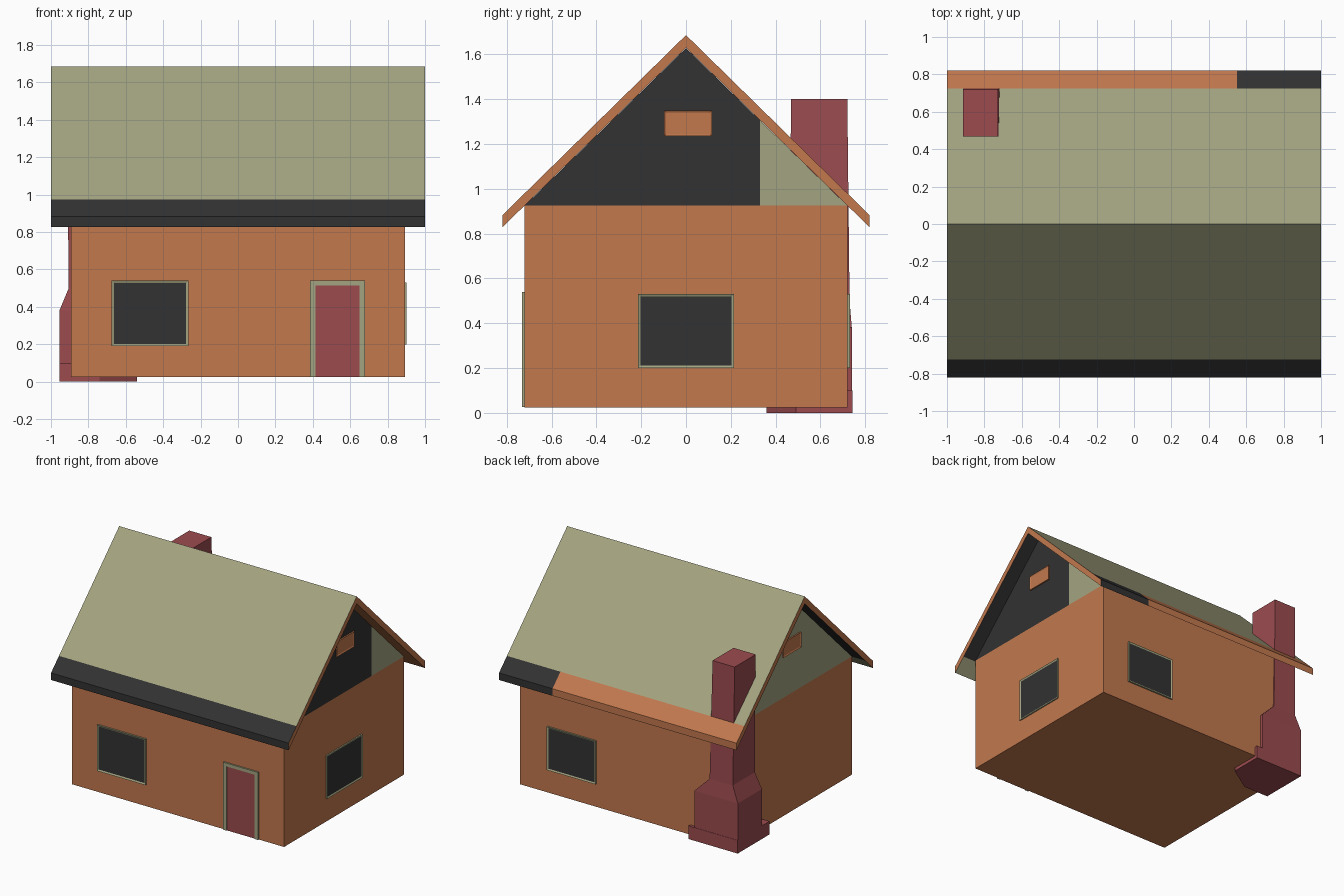
import bpy, bmesh
from mathutils import Vector

if "Cube" in bpy.data.objects:
    bpy.data.objects.remove(bpy.data.objects["Cube"])


def mat(name, rgb):
    m = bpy.data.materials.new(name)
    lin = [c / 12.92 if c <= 0.04045 else ((c + 0.055) / 1.055) ** 2.4 for c in rgb]
    m.diffuse_color = (*lin, 1)
    m.use_nodes = True
    m.node_tree.nodes["Principled BSDF"].inputs["Base Color"].default_value = m.diffuse_color
    return m


MATS = [mat("orange wall", (0.76, 0.47, 0.305)), mat("olive", (0.64, 0.64, 0.505)),
        mat("charcoal", (0.195, 0.195, 0.195)), mat("brick red", (0.61, 0.295, 0.31))]
ORANGE, OLIVE, DARK, RED = range(4)


def finish(bm, name, rule):
    """Write the mesh, colouring each face by rule(centre, normal, index)."""
    bmesh.ops.recalc_face_normals(bm, faces=bm.faces[:])
    bm.normal_update()
    for f in bm.faces:
        f.material_index = rule(f) if callable(rule) else rule
    me = bpy.data.meshes.new(name)
    bm.to_mesh(me)
    bm.free()
    for m in MATS:
        me.materials.append(m)
    ob = bpy.data.objects.new(name, me)
    bpy.context.collection.objects.link(ob)
    return ob


def extrude_x(profile, x0, x1):
    bm = bmesh.new()
    f = bm.faces.new([bm.verts.new((x0, y, z)) for y, z in profile])
    ext = bmesh.ops.extrude_face_region(bm, geom=[f])
    for v in ext["geom"]:
        if isinstance(v, bmesh.types.BMVert):
            v.co.x = x1
    return bm


def cut(bm, co, no):
    bmesh.ops.bisect_plane(bm, geom=bm.verts[:] + bm.edges[:] + bm.faces[:],
                           plane_co=co, plane_no=no)


def box_mesh(lo, hi):
    bm = bmesh.new()
    bmesh.ops.create_cube(bm, size=1)
    lo, hi = Vector(lo), Vector(hi)
    for v in bm.verts:
        v.co = Vector([(lo[i] + hi[i]) / 2 + v.co[i] * (hi[i] - lo[i]) for i in range(3)])
    return bm


def window(name, lo, hi, out, rim, frame_col, pane_col):
    """Thin plate with an inset pane on its outward face."""
    bm = box_mesh(lo, hi)
    bm.normal_update()
    pane = max(bm.faces, key=lambda f: f.normal.dot(Vector(out)))
    bmesh.ops.inset_region(bm, faces=[pane], thickness=rim, depth=0)
    bmesh.ops.translate(bm, verts=pane.verts[:], vec=Vector(out) * -0.005)
    for f in bm.faces:
        f.material_index = frame_col
    pane.material_index = pane_col
    finish(bm, name, lambda f: f.material_index)


def loft(name, rings, col):
    """Stack of matching horizontal rings, capped top and bottom."""
    bm = bmesh.new()
    loops = [[bm.verts.new(p) for p in r] for r in rings]
    n = len(loops[0])
    for a, b in zip(loops, loops[1:]):
        for i in range(n):
            bm.faces.new((a[i], a[(i + 1) % n], b[(i + 1) % n], b[i]))
    bm.faces.new(loops[0])
    bm.faces.new(loops[-1])
    finish(bm, name, col)


# House body with gables; right gable is split into two colours
def house_rule(f):
    c = f.calc_center_median()
    if c.z < 0.925 or abs(f.normal.x) < 0.5:
        return ORANGE
    return DARK if c.x > 0 and c.y < 0.33 else OLIVE


bm = extrude_x([(-.72, .025), (.72, .025), (.72, .925), (0, 1.628), (-.72, .925)], -.892, .892)
cut(bm, (0, 0, .925), (0, 0, 1))
cut(bm, (0, .33, 0), (0, 1, 0))
finish(bm, "house_body", house_rule)


# Roof with coloured eave strips
def roof_rule(f):
    c, n = f.calc_center_median(), f.normal
    if abs(n.x) > 0.5:
        return ORANGE
    eave = abs(c.y) > .725
    if n.z < -0.1:
        if c.y > 0:
            return ORANGE
        return OLIVE if eave else DARK
    if not eave:
        return OLIVE
    return DARK if c.y < 0 or c.x > .55 else ORANGE


bm = extrude_x([(0, 1.63), (.82, .828), (.82, .882), (0, 1.686), (-.82, .882), (-.82, .828)], -1, 1)
for y in (-.725, 0, .725):
    cut(bm, (0, y, 0), (0, 1, 0))
cut(bm, (.55, 0, 0), (1, 0, 0))
finish(bm, "roof", roof_rule)

# Windows on the front, right and back walls
window("front_window", (-.675, -.733, .19), (-.265, -.715, .54), (0, -1, 0), .017, OLIVE, DARK)
window("right_window", (.885, -.215, .2), (.902, .215, .53), (1, 0, 0), .016, OLIVE, DARK)
window("back_window", (.25, .715, .2), (.66, .732, .53), (0, 1, 0), .016, OLIVE, DARK)

# Attic windows in both gables
for side, name in ((1, "right_attic_window"), (-1, "left_attic_window")):
    xs = sorted((side * .885, side * .902))
    window(name, (xs[0], -.098, 1.235), (xs[1], .115, 1.35), (side, 0, 0), .012, ORANGE, ORANGE)

# Door and three-sided frame
finish(box_mesh((.415, -.726, .026), (.65, -.715, .515)), "door", RED)
for name, x0, x1, z0, z1 in (("door_jamb_left", .385, .415, .026, .54),
                             ("door_jamb_right", .65, .68, .026, .54),
                             ("door_lintel", .415, .65, .515, .54)):
    finish(box_mesh((x0, -.732, z0), (x1, -.715, z1)), name, OLIVE)


# Chimney: chamfered footing, hearth block, shoulders and stack
def rect(x0, x1, y0, y1, z):
    return [(x0, y0, z), (x1, y0, z), (x1, y1, z), (x0, y1, z)]


foot = [(-.955, .36), (-.74, .36), (-.54, .49), (-.54, .742), (-.955, .742)]
loft("chimney_footing", [[(x, y, z) for x, y in foot] for z in (0, .1)], RED)
loft("chimney_stack", [rect(-.955, -.59, .45, .74, .05),
                       rect(-.955, -.59, .45, .74, .38),
                       rect(-.905, -.71, .465, .73, .5),
                       rect(-.914, -.728, .468, .72, 1.4)], RED)
